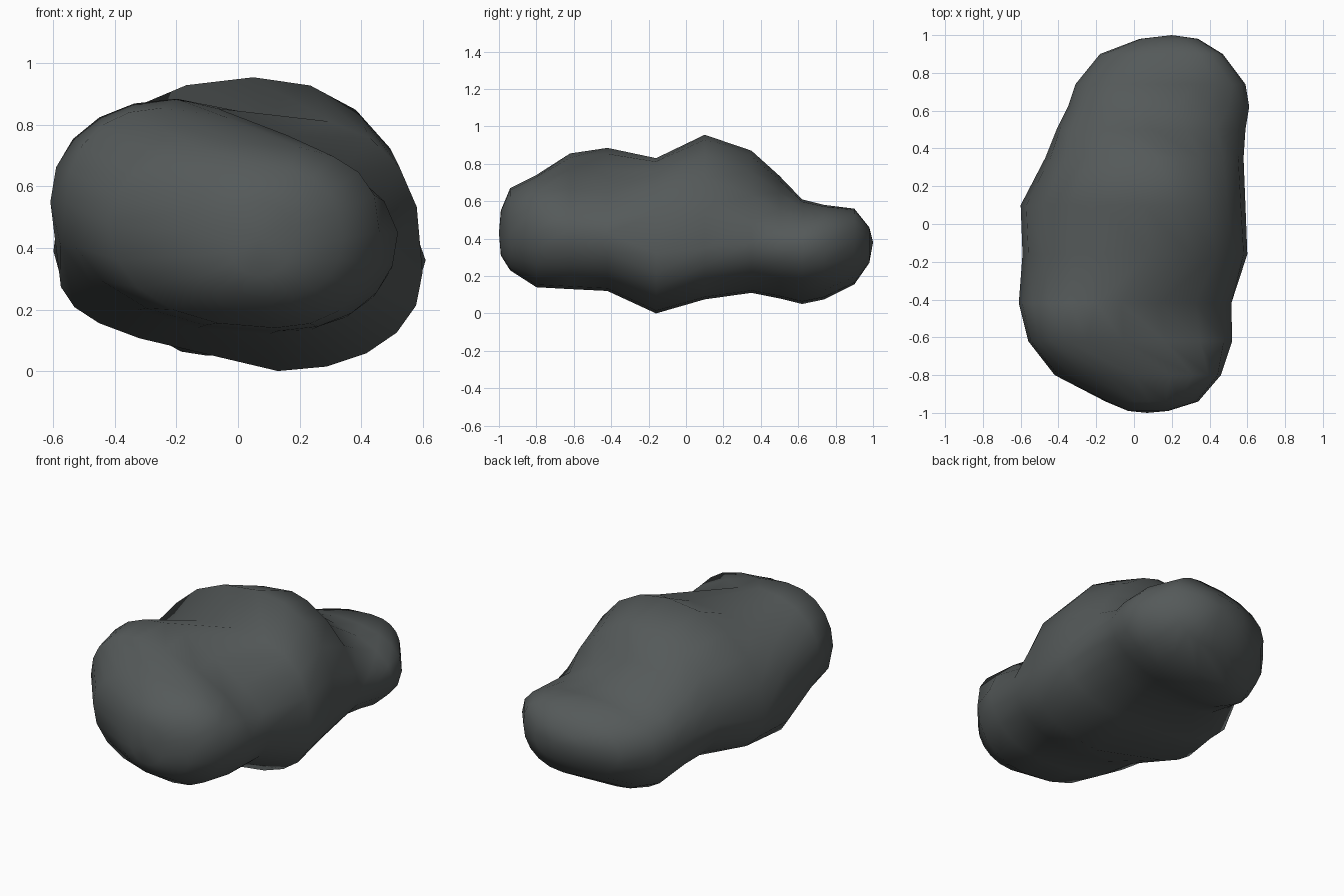
import bpy, bmesh, math

if "Cube" in bpy.data.objects:
    bpy.data.objects.remove(bpy.data.objects["Cube"])

SIDES = 20

# Cross-sections from front to back:
# y, left (x, z), right (x, z), bottom (x, z), top (x, z),
# fullness of the upper right and of the lower left (2 = round, less = dented)
SECTIONS = [
    (-0.99, -0.03, .43, .18, .43, .07, .31, .07, .55, 2.2, 2.2),
    (-0.94, -0.15, .45, .34, .43, .10, .23, .08, .67, 2.2, 2.2),
    (-0.80, -0.42, .48, .46, .45, .12, .14, .00, .74, 2.7, 2.2),
    (-0.62, -0.56, .55, .52, .45, .13, .13, -.25, .855, 1.7, 2.2),
    (-0.42, -0.61, .55, .515, .43, .10, .12, -.20, .885, 1.4, 2.1),
    (-0.16, -0.59, .47, .60, .32, .13, .00, .08, .83, 2.7, 5.0),
    (0.10, -0.60, .39, .59, .35, .13, .075, .05, .955, 2.2, 2.3),
    (0.35, -0.47, .42, .58, .38, .05, .11, .12, .87, 1.6, 2.2),
    (0.50, -0.41, .39, .59, .37, -.03, .08, -.03, .735, 1.5, 2.2),
    (0.62, -0.35, .35, .61, .36, -.10, .05, .05, .61, 2.0, 2.2),
    (0.74, -0.31, .34, .59, .36, -.05, .075, .15, .58, 2.4, 2.2),
    (0.90, -0.18, .35, .47, .38, .20, .155, .27, .56, 2.5, 2.0),
    (0.98, 0.03, .37, .34, .38, .22, .27, .22, .46, 2.2, 2.2),
]


def outline(y, lx, lz, rx, rz, bx, bz, tx, tz, upper_right, lower_left):
    """Closed outline of four rounded quarters joining the extreme points."""
    pts = []
    for i in range(SIDES):
        a = 2 * math.pi * i / SIDES
        c, s = math.cos(a), math.sin(a)
        right, up = c >= 0, s >= 0
        power = upper_right if right and up else lower_left if not (right or up) else 2.15
        u, v = abs(c) ** (2 / power), abs(s) ** (2 / power)
        sx, sz = (rx, rz) if right else (lx, lz)
        px, pz = (tx, tz) if up else (bx, bz)
        x = px + (sx - px) * u
        z = sz + (pz - sz) * v
        if power > 4:              # full corner: slope the underside up to it
            z += 0.22 * (px - x) * v
        pts.append((x, y, z))
    return pts


# Boulder body: skin the cross-sections and close both ends
bm = bmesh.new()
rings = [[bm.verts.new(p) for p in outline(*s)] for s in SECTIONS]
for a, b in zip(rings, rings[1:]):
    for i in range(SIDES):
        j = (i + 1) % SIDES
        bm.faces.new((a[i], a[j], b[j], b[i]))
for ring, tip in ((rings[0], (.07, -1.0, .43)), (rings[-1], (.2, 1.0, .38))):
    t = bm.verts.new(tip)
    for i in range(SIDES):
        bm.faces.new((t, ring[i], ring[(i + 1) % SIDES]))
bmesh.ops.recalc_face_normals(bm, faces=bm.faces[:])
for f in bm.faces:
    f.smooth = True

mesh = bpy.data.meshes.new("boulder")
bm.to_mesh(mesh)
bm.free()
boulder = bpy.data.objects.new("boulder", mesh)
bpy.context.collection.objects.link(boulder)

# Dark grey stone
stone = bpy.data.materials.new("dark grey stone")
stone.diffuse_color = (0.09, 0.101, 0.101, 1)
stone.use_nodes = True
stone.node_tree.nodes["Principled BSDF"].inputs["Base Color"].default_value = stone.diffuse_color
mesh.materials.append(stone)
